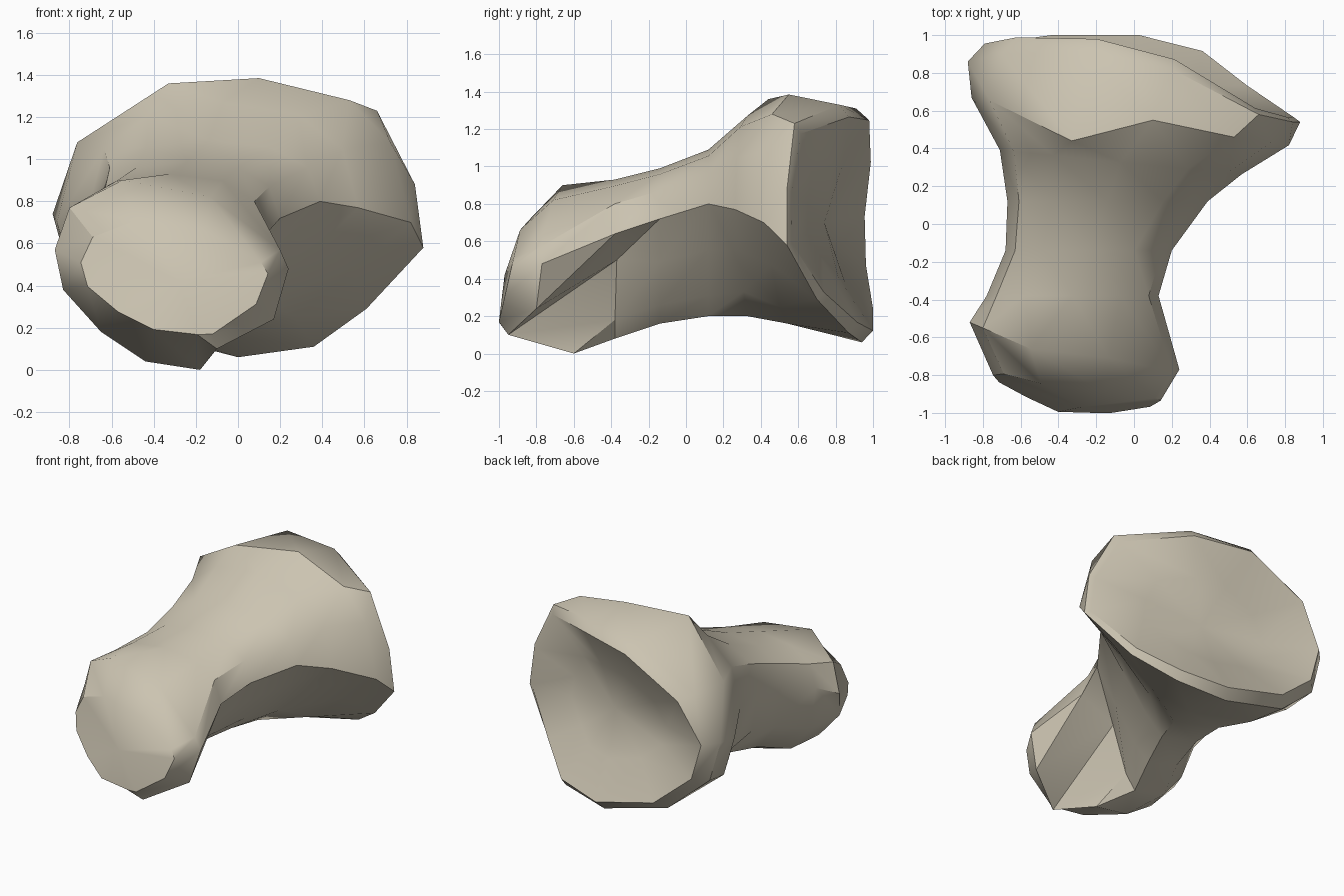
import bpy
import bmesh
from math import sin, cos, radians, copysign
from mathutils import Vector

SIDES = 12

cube = bpy.data.objects.get("Cube")
if cube:
    bpy.data.objects.remove(cube, do_unlink=True)


def make_material(name, color):
    mat = bpy.data.materials.new(name)
    mat.use_nodes = True
    mat.diffuse_color = color
    mat.node_tree.nodes["Principled BSDF"].inputs["Base Color"].default_value = color
    return mat


def rounded(value, power=0.85):
    return copysign(abs(value) ** power, value)


def section(y, yaw, left, right, bottom, top, waist, keel):
    """Rounded-box section, cut away from its left waist down to a keel corner."""
    middle, half = (left + right) / 2, (right - left) / 2
    ring = []
    for i in range(SIDES):
        angle = radians(360 * i / SIDES)
        up = rounded(sin(angle))
        height = top - waist if up > 0 else waist - bottom
        x = middle + half * rounded(cos(angle))
        ring.append(Vector((x, y + yaw * x, waist + height * up)))
    ring[-2] = Vector((keel[0], y + yaw * keel[0], keel[1]))
    ring[-1] = ring[0].lerp(ring[-2], .5)
    return ring


def inset(ring, centre, amount_x, amount_z, shift):
    """Shrink a ring towards a centre in x and z, then place it in y."""
    result = []
    for p in ring:
        q = Vector((p.x + (centre[0] - p.x) * amount_x, p.y,
                    p.z + (centre[1] - p.z) * amount_z))
        q.y = shift(p, q)
        result.append(q)
    return result


def loft(name, rings, start, end, mat):
    """Skin a list of rings with triangles and close both ends with a fan."""
    bm = bmesh.new()
    loops = [[bm.verts.new(p) for p in ring] for ring in rings]
    for a, b in zip(loops, loops[1:]):
        for i in range(SIDES):
            j = (i + 1) % SIDES
            bm.faces.new((a[i], a[j], b[j]))
            bm.faces.new((a[i], b[j], b[i]))
    for loop, tip in ((loops[0], start), (loops[-1], end)):
        point = bm.verts.new(tip)
        for i in range(SIDES):
            bm.faces.new((loop[i], loop[(i + 1) % SIDES], point))
    bmesh.ops.recalc_face_normals(bm, faces=bm.faces)
    mesh = bpy.data.meshes.new(name)
    bm.to_mesh(mesh)
    bm.free()
    mesh.materials.append(mat)
    obj = bpy.data.objects.new(name, mesh)
    bpy.context.collection.objects.link(obj)
    return obj


# Head: widest outline of the small rounded end
head = [Vector(p) for p in (
    (.24, -.77, .48), (.2, -.78, .57), (-.13, -.71, .82), (-.55, -.66, .9),
    (-.8, -.55, .77), (-.87, -.52, .57), (-.83, -.58, .38), (-.65, -.6, .18),
    (-.44, -.6, .04), (-.18, -.6, 0), (-.1, -.95, .1), (.17, -.8, .24))]

# Front face of the head, leaning back towards the top and the right flank
head_face = inset(head, (-.25, .42), .2, .4,
                  lambda p, q: -1 + .23 * (q.z - .17) + .35 * max(0, -.4 - q.x))
head_face[-2] = Vector((-.12, -1, .17))

# Shaft sections, from the head back to the crest of the flared end
shaft = [
    section(-.38, 0, -.78, .13, .08, .93, .64, (-.25, .18)),
    section(-.14, 0, -.68, .2, .16, .99, .72, (-.12, .26)),
    section(.12, 0, -.67, .39, .2, 1.09, .8, (-.02, .31)),
    section(.32, -.1, -.71, .57, .2, 1.27, .77, (.12, .33)),
    section(.54, -.15, -.86, .82, .16, 1.385, .7, (.27, .25)),
]
# Groove running under the left side of the head
shaft[0][-1] = Vector((-.13, -.37, .5))
# Brow of the flared end
shaft[-1][2:5] = [Vector(p) for p in (
    (.53, .46, 1.28), (.1, .55, 1.385), (-.33, .44, 1.36))]

# Flared end: outer rim, inner lip and shallow socket
rim = [Vector(p) for p in (
    (.88, .54, .58), (.84, .54, .88), (.66, .58, 1.23), (.2, .82, 1.33),
    (-.24, .91, 1.31), (-.7, .9, 1.06), (-.88, .86, .74), (-.8, .87, .45),
    (-.5, .92, .19), (0, .94, .06), (.36, .87, .11), (.61, .7, .29))]
lip = inset(rim, (.4, .68), .07, .1, lambda p, q: p.y + .06 - .04 * p.x)
dish = inset(rim, (.05, .7), .5, .5, lambda p, q: p.y * .5 + .38)

bone_color = make_material("bone beige", (.6, .55, .44, 1))
bone = loft("bone", [head_face, head] + shaft + [rim, lip, dish],
            (-.28, -.97, .42), (.05, .74, .7), bone_color)

bpy.ops.object.select_all(action="DESELECT")
bone.select_set(True)
bpy.context.view_layer.objects.active = bone
bpy.ops.object.shade_smooth_by_angle(angle=radians(36))
